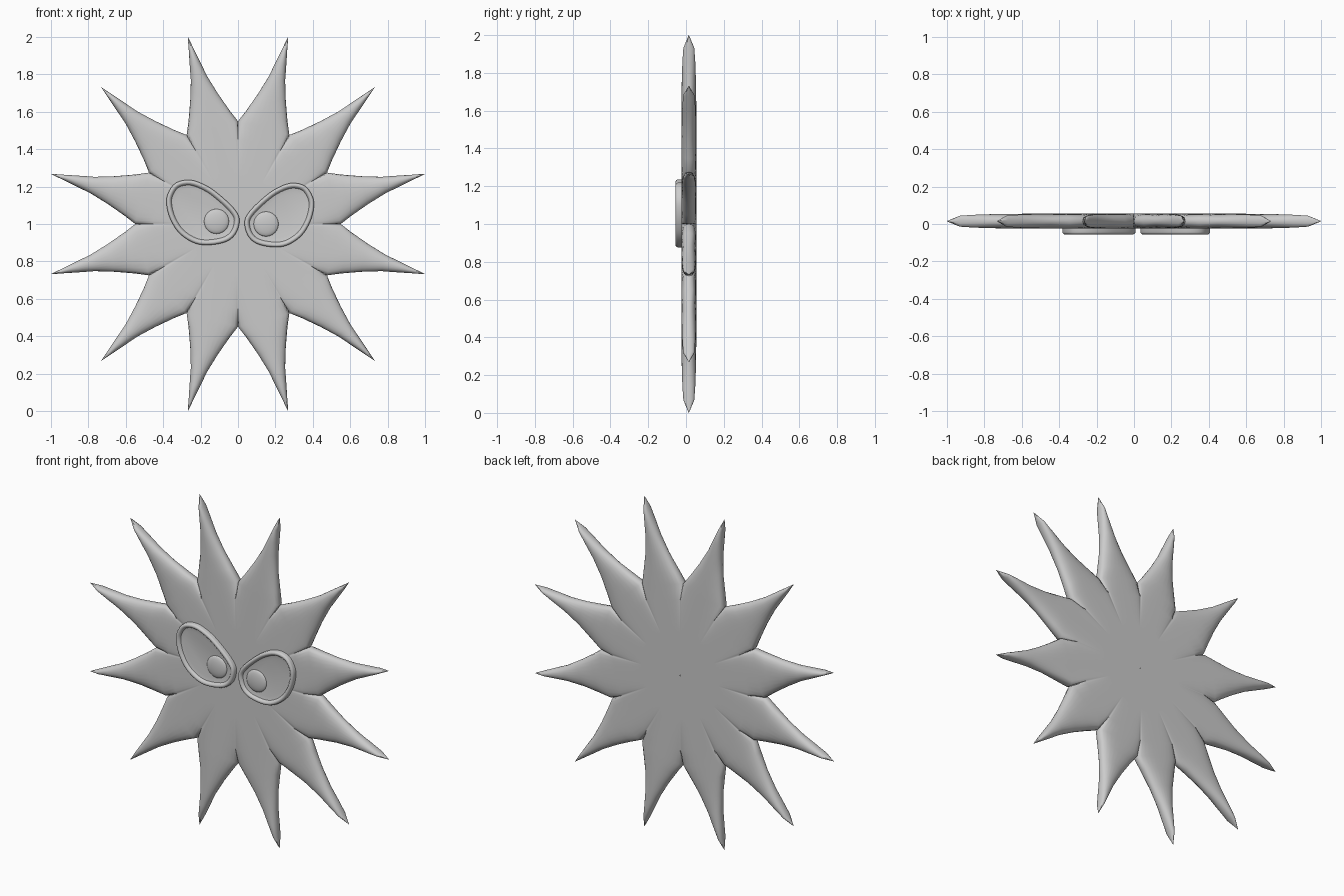
import bpy, bmesh, math
from mathutils import Vector

if "Cube" in bpy.data.objects:
    bpy.data.objects.remove(bpy.data.objects["Cube"])

CZ, CY = 1.0, 0.015          # centre of the star body
N = 12


def finish(bm, name, angle):
    bmesh.ops.remove_doubles(bm, verts=bm.verts, dist=0.0005)
    bmesh.ops.recalc_face_normals(bm, faces=bm.faces)
    me = bpy.data.meshes.new(name)
    bm.to_mesh(me)
    bm.free()
    ob = bpy.data.objects.new(name, me)
    bpy.context.collection.objects.link(ob)
    bpy.ops.object.select_all(action='DESELECT')
    ob.select_set(True)
    bpy.context.view_layer.objects.active = ob
    bpy.ops.object.shade_smooth_by_angle(angle=math.radians(angle))
    return ob


def grid_faces(bm, rows):
    for r0, r1 in zip(rows, rows[1:]):
        for i in range(len(r0) - 1):
            bm.faces.new((r0[i], r0[i + 1], r1[i + 1], r1[i]))


# Star body: each spike is a row of rounded sections (distance, half width, half depth)
stations = [(0.531, 0.142, 0.040), (0.60, 0.113, 0.040), (0.70, 0.077, 0.039),
            (0.806, 0.045, 0.037), (0.89, 0.029, 0.034), (0.965, 0.014, 0.029),
            (1.0345, 0.0006, 0.001)]
STEPS = 12
bm = bmesh.new()
for k in range(N):
    ang = math.radians(15 + 30 * k)
    ca, sa = math.cos(ang), math.sin(ang)
    for side in (-1, 1):
        rows = []
        for a in (0.002, 0.25, 0.44):
            w = a * math.tan(math.pi / N)
            rows.append([(a, w * math.sin(math.pi * (j / STEPS - 0.5)), 0.04)
                         for j in range(STEPS + 1)])
        for a, w, h in stations:
            p = 3.0 if a < 0.65 else 2.2
            row = []
            for j in range(STEPS + 1):
                t = math.sin(math.pi * (j / STEPS - 0.5))
                row.append((a, w * t, h * max(0, 1 - abs(t) ** p) ** (1 / p)))
            rows.append(row)
        grid_faces(bm, [[bm.verts.new((a * ca - b * sa, CY + side * y, CZ + a * sa + b * ca))
                         for a, b, y in row] for row in rows])
finish(bm, "star_body", 50)

# Eye outline, relative to the eye centre
outline = [(-.195, .04), (-.188, .10), (-.145, .158), (-.065, .173), (.027, .138),
           (.107, .078), (.172, .013), (.195, -.04), (.177, -.11), (.127, -.155),
           (.037, -.174), (-.043, -.165), (-.123, -.115), (-.173, -.04)]


def smooth_loop(pts, sub=4):
    out, n = [], len(pts)
    for i in range(n):
        p0, p1, p2, p3 = (Vector(pts[(i + o) % n]) for o in (-1, 0, 1, 2))
        for s in range(sub):
            t = s / sub
            out.append(0.5 * (2 * p1 + (p2 - p0) * t + (2 * p0 - 5 * p1 + 4 * p2 - p3) * t * t
                              + (3 * p1 - p0 - 3 * p2 + p3) * t ** 3))
    return out


def eye(name, cx, cz, sx, sz, pupil_x, pupil_z):
    # Raised rim with a shallow dish inside: (inset, y)
    bm = bmesh.new()
    pts = smooth_loop(outline)
    n = len(pts)
    rows = []
    for inset, y in [(0, -.015), (0, -.044), (.003, -.051), (.010, -.055), (.017, -.054),
                     (.024, -.048), (.028, -.040), (.05, -.036)]:
        row = []
        for i, p in enumerate(pts):
            tan = (pts[(i + 1) % n] - pts[i - 1]).normalized()
            q = p + Vector((tan.y, -tan.x)) * inset
            row.append(bm.verts.new((cx + q.x * sx, y, cz + q.y * sz)))
        rows.append(row + [row[0]])
    grid_faces(bm, rows)
    bm.faces.new(rows[-1][:-1])
    finish(bm, name + "_eye", 50)
    # Domed pupil
    bm = bmesh.new()
    bmesh.ops.create_uvsphere(bm, u_segments=24, v_segments=12, radius=1)
    for v in bm.verts:
        x, y, z = v.co
        v.co = (pupil_x + .067 * x, -.035 + .016 * z, pupil_z + .067 * y)
    finish(bm, name + "_pupil", 60)


eye("left", -0.187, 1.062, 1, 1, -0.115, 1.014)
eye("right", 0.220, 1.048, -0.95, 0.985, 0.150, 1.0)
